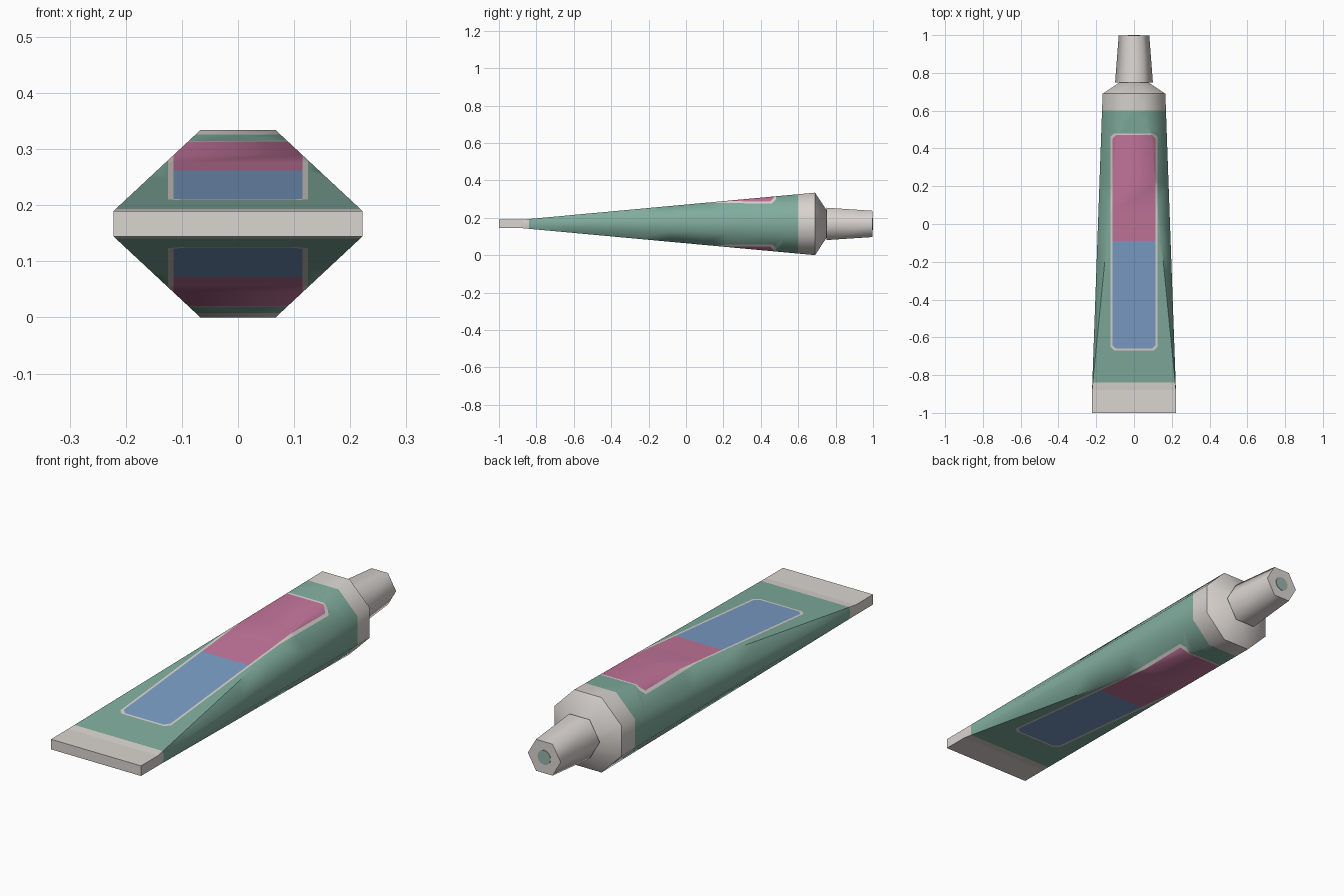
import bpy, bmesh, math
from mathutils import Vector

if "Cube" in bpy.data.objects:
    bpy.data.objects.remove(bpy.data.objects["Cube"])


def material(name, rgb):
    m = bpy.data.materials.new(name)
    m.use_nodes = True
    m.diffuse_color = (*rgb, 1)
    m.node_tree.nodes["Principled BSDF"].inputs["Base Color"].default_value = (*rgb, 1)
    return m


WHITE = material("warm white", (0.70, 0.66, 0.63))
GREEN = material("soft green", (0.22, 0.42, 0.34))
BLUE = material("label blue", (0.20, 0.34, 0.57))
PINK = material("label pink", (0.55, 0.18, 0.33))
PALE = material("pale green", (0.32, 0.45, 0.40))
MID = 0.167  # height of the tube axis


def make_object(name, bm, mats, angle):
    bmesh.ops.recalc_face_normals(bm, faces=bm.faces)
    mesh = bpy.data.meshes.new(name)
    bm.to_mesh(mesh)
    bm.free()
    for m in mats:
        mesh.materials.append(m)
    obj = bpy.data.objects.new(name, mesh)
    bpy.context.collection.objects.link(obj)
    bpy.ops.object.select_all(action="DESELECT")
    obj.select_set(True)
    bpy.context.view_layer.objects.active = obj
    bpy.ops.object.shade_smooth_by_angle(angle=math.radians(angle))
    return obj


def loft(rings):
    """Skin a list of equal-length point loops and close both ends."""
    bm = bmesh.new()
    loops = [[bm.verts.new(p) for p in ring] for ring in rings]
    for a, b in zip(loops, loops[1:]):
        for i in range(len(a)):
            j = (i + 1) % len(a)
            bm.faces.new((a[i], a[j], b[j], b[i]))
    bm.faces.new(loops[0])
    bm.faces.new(loops[-1])
    return bm


def octagon(y, top_x, top_z, side_x, side_z):
    quarter = [(side_x, side_z), (top_x, top_z)]
    half = quarter + [(-x, z) for x, z in reversed(quarter)]
    return [(x, y, MID + z) for x, z in half] + [(x, y, MID - z) for x, z in reversed(half)]


def cut(bm, point, normal, keep=lambda c: True):
    faces = [f for f in bm.faces if keep(f.calc_center_median())]
    geom = faces + list({e for f in faces for e in f.edges}) + list({v for f in faces for v in f.verts})
    bmesh.ops.bisect_plane(bm, geom=geom, plane_co=point, plane_no=normal, dist=1e-5)


# Tube body: crimped flat end lofted to an octagonal shoulder
FLAT, FULL = (0.222, 0.0225, 0.222, 0.008), (0.067, 0.167, 0.166, 0.067)
START, END, STEPS = -0.88, 0.69, 10
rings = []
for i in range(STEPS + 1):
    t = i / STEPS
    rings.append(octagon(START + t * (END - START), *[a + t * (b - a) for a, b in zip(FLAT, FULL)]))
rings.append(octagon(0.755, 0.027, 0.068, 0.068, 0.027))
body = loft(rings)

# Cut the colour borders into the body: bands, label frame and label halves
LOW, HIGH, SIDE, RIM = -0.66, 0.47, 0.115, 0.01
for y in (-0.84, LOW - RIM, LOW, -0.09, HIGH, HIGH + RIM, 0.60):
    cut(body, (0, y, 0), (0, 1, 0))
in_label = lambda c: LOW - RIM < c.y < HIGH + RIM
for x in (SIDE, SIDE + RIM):
    for s in (-1, 1):
        cut(body, (s * x, 0, 0), (1, 0, 0), in_label)

# Chamfered label corners
for sx in (-1, 1):
    for y, sy in ((LOW, -1), (HIGH, 1)):
        near = lambda c: abs(c.x) < SIDE + RIM and c.x * sx > -0.02 and abs(c.y - y) < 0.12
        for grow in (0, RIM):
            cut(body, (sx * (SIDE + grow), y + sy * (grow - 0.02), 0), (sx, sy, 0), near)


def inside(c, grow):
    dx = SIDE + grow - abs(c.x)
    dy = min(c.y - LOW, HIGH - c.y) + grow
    return dx > 0 and dy > 0 and dx + dy > 0.02


for f in body.faces:
    c = f.calc_center_median()
    if c.y < -0.84 or c.y > 0.60:
        f.material_index = 0
    elif inside(c, 0):
        f.material_index = 2 if c.y < -0.09 else 3
    else:
        f.material_index = 0 if inside(c, RIM) else 1
make_object("tube_body", body, [WHITE, GREEN, BLUE, PINK], 50)

# Crimped end strip
strip = bmesh.new()
bmesh.ops.create_cube(strip, size=1)
for v in strip.verts:
    v.co = Vector((v.co.x * 0.444, v.co.y * 0.12 - 0.94, v.co.z * 0.045 + MID))
make_object("crimped_end", strip, [WHITE], 30)


# Tapered six-sided cap with a round mark on its tip
def circle(y, r, n):
    return [(r * math.cos(k * math.tau / n), y, MID + r * math.sin(k * math.tau / n)) for k in range(n)]


make_object("screw_cap", loft([circle(0.75, 0.1, 6), circle(0.998, 0.081, 6)]), [WHITE], 65)
make_object("cap_tip_mark", loft([circle(0.994, 0.032, 20), circle(1.0, 0.032, 20)]), [PALE], 30)
